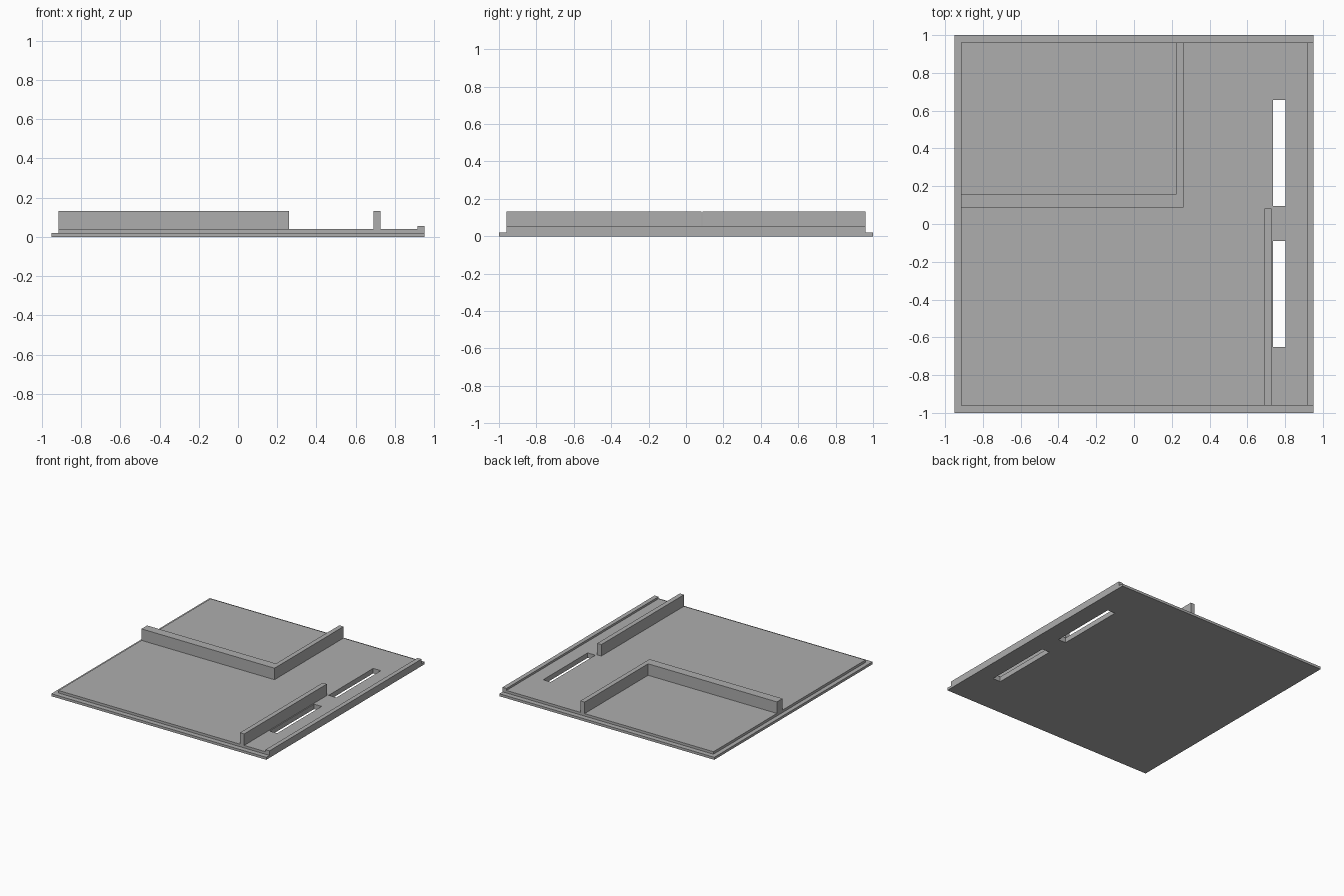
import bpy, bmesh

cube = bpy.data.objects.get("Cube")
if cube:
    bpy.data.objects.remove(cube, do_unlink=True)

grey = bpy.data.materials.new("plain grey")
grey.use_nodes = True
COLOUR = (0.42, 0.42, 0.42, 1)
grey.diffuse_color = COLOUR
grey.node_tree.nodes["Principled BSDF"].inputs["Base Color"].default_value = COLOUR


def prism(name, outline, z0, z1):
    """Extrude a flat outline from z0 up to z1."""
    bm = bmesh.new()
    face = bm.faces.new([bm.verts.new((x, y, z0)) for x, y in outline])
    top = bmesh.ops.extrude_face_region(bm, geom=[face])["geom"]
    verts = [g for g in top if isinstance(g, bmesh.types.BMVert)]
    bmesh.ops.translate(bm, vec=(0, 0, z1 - z0), verts=verts)
    bmesh.ops.recalc_face_normals(bm, faces=bm.faces)
    mesh = bpy.data.meshes.new(name)
    bm.to_mesh(mesh)
    bm.free()
    mesh.materials.append(grey)
    obj = bpy.data.objects.new(name, mesh)
    bpy.context.collection.objects.link(obj)
    return obj


def box(name, x0, x1, y0, y1, z0, z1):
    return prism(name, [(x0, y0), (x1, y0), (x1, y1), (x0, y1)], z0, z1)


def combine(target, other, operation):
    """Apply a boolean and remove the second body."""
    mod = target.modifiers.new(operation.lower(), "BOOLEAN")
    mod.operation, mod.object, mod.solver = operation, other, "EXACT"
    bpy.context.view_layer.objects.active = target
    bpy.ops.object.modifier_apply(modifier=mod.name)
    bpy.data.objects.remove(other, do_unlink=True)


LEFT, RIGHT, INNER = -0.915, 0.95, 0.96
FLOOR, WALL_TOP = 0.04, 0.132

# Stepped base panel with a raised lip along one long edge
panel = box("base_panel", -0.95, RIGHT, -1, 1, 0, 0.02)
combine(panel, box("raised_floor", LEFT, RIGHT, -INNER, INNER, 0.01, FLOOR), "UNION")
combine(panel, box("edge_lip", 0.915, RIGHT, -INNER, INNER, 0.03, 0.056), "UNION")

# Two long slots through the panel
for y0, y1 in ((0.095, 0.657), (-0.652, -0.09)):
    cutter = box("slot_cutter", 0.735, 0.803, y0, y1, -0.1, 0.2)
    cutter.hide_render = True
    combine(panel, cutter, "DIFFERENCE")

# L-shaped partition enclosing the back corner
prism("corner_partition",
      [(LEFT, 0.088), (0.261, 0.088), (0.261, INNER),
       (0.224, INNER), (0.224, 0.159), (LEFT, 0.159)], FLOOR, WALL_TOP)

# Straight partition beside the front slot
box("straight_partition", 0.69, 0.727, -INNER, 0.083, FLOOR, WALL_TOP)
